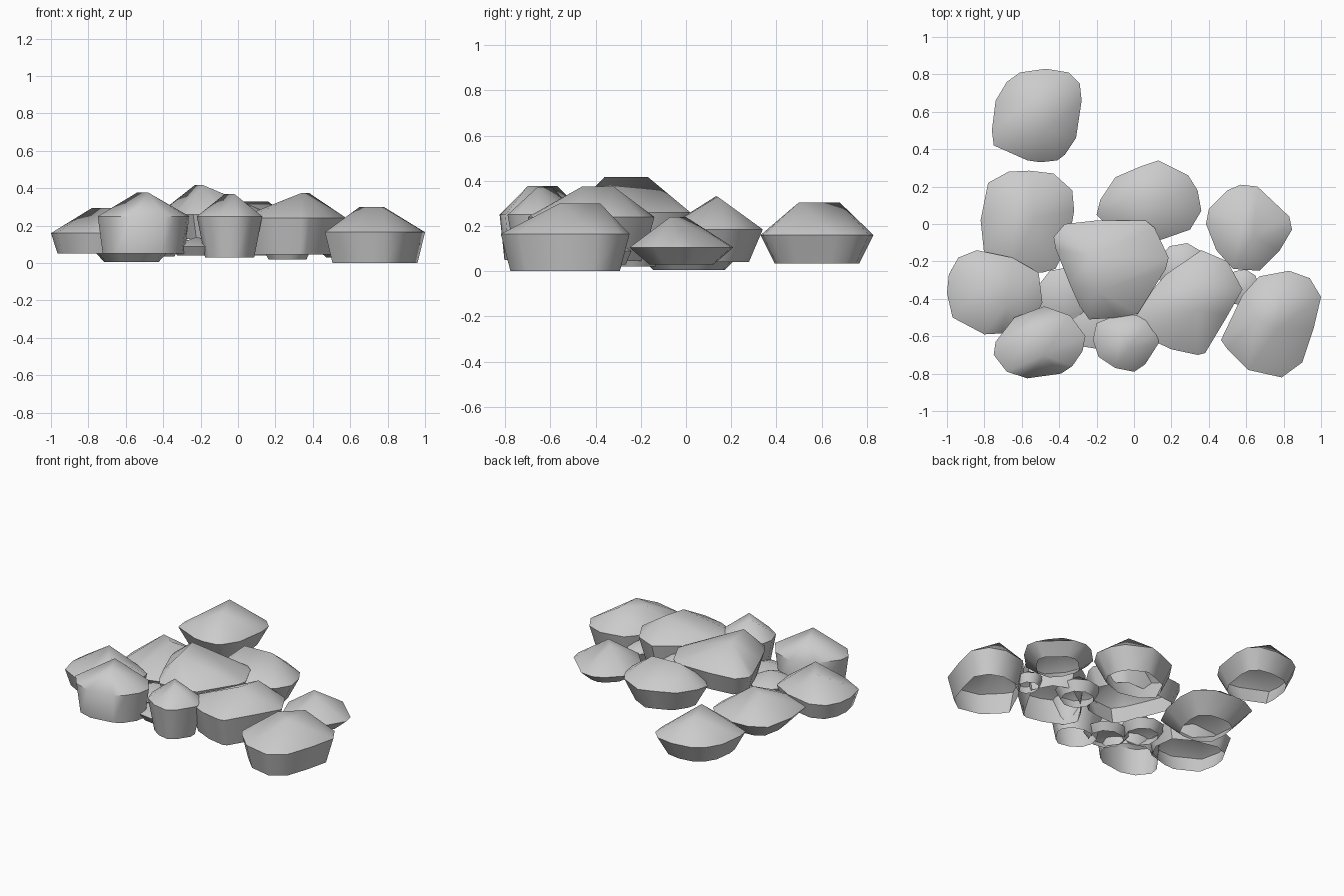
import bpy, math
from mathutils import Vector

if "Cube" in bpy.data.objects:
    bpy.data.objects.remove(bpy.data.objects["Cube"])


def rock(name, outline, base, mid, top, taper, ridge):
    """Open-bottomed stone: tapered skirt, widest rim, roof up to a ridge or flat triangle."""
    n = len(outline)
    cx = (min(p[0] for p in outline) + max(p[0] for p in outline)) / 2
    cy = (min(p[1] for p in outline) + max(p[1] for p in outline)) / 2
    verts = [(cx + (x - cx) * taper, cy + (y - cy) * taper, base) for x, y in outline]
    verts += [(x, y, mid) for x, y in outline]
    verts += [(x, y, top) for x, y in ridge]

    def apex(i):
        p = Vector(outline[i])
        return 2 * n + min(range(len(ridge)), key=lambda k: (Vector(ridge[k]) - p).length)

    faces = []
    for i in range(n):
        j = (i + 1) % n
        faces.append((i, j, n + j, n + i))
        a, b = apex(i), apex(j)
        faces.append((n + i, n + j, a))
        if a != b:
            faces.append((n + j, b, a))
    if len(ridge) == 3:
        faces.append((2 * n, 2 * n + 1, 2 * n + 2))
    mesh = bpy.data.meshes.new(name)
    mesh.from_pydata(verts, [], faces)
    mesh.update()
    obj = bpy.data.objects.new(name, mesh)
    bpy.context.collection.objects.link(obj)
    bpy.ops.object.select_all(action='DESELECT')
    obj.select_set(True)
    bpy.context.view_layer.objects.active = obj
    bpy.ops.object.shade_smooth_by_angle(angle=math.radians(48))
    # Keep the rim crisp
    sharp = mesh.attributes.get("sharp_edge") or mesh.attributes.new("sharp_edge", 'BOOLEAN', 'EDGE')
    for e in mesh.edges:
        if all(n <= v < 2 * n for v in e.vertices):
            sharp.data[e.index].value = True


def pebble(name, x, y, rx, ry, base, mid, top):
    """Small rounded stone wedged between the large ones."""
    ring = [(x + rx * math.cos(a * math.tau / 9), y + ry * math.sin(a * math.tau / 9))
            for a in range(9)]
    rock(name, ring, base, mid, top, 0.75, [(x, y)])


def cw(*pts):
    """Outlines are listed clockwise; reverse them so faces point outward."""
    return list(reversed(pts))


# Stone set apart at the back
rock("back_rock", cw((-.47, .83), (-.35, .81), (-.29, .75), (-.28, .66), (-.31, .46), (-.37, .37),
     (-.41, .34), (-.5, .33), (-.57, .34), (-.75, .42), (-.76, .5), (-.74, .66), (-.68, .76),
     (-.61, .81)), .035, .16, .305, .75, [(-.54, .68), (-.47, .5)])
# Left side
rock("left_rock", cw((-.84, -.14), (-.65, -.18), (-.51, -.26), (-.49, -.42), (-.55, -.54),
     (-.71, -.585), (-.8, -.59), (-.97, -.5), (-1, -.37), (-.99, -.27), (-.94, -.18)),
     .05, .16, .295, .86, [(-.78, -.29), (-.68, -.44)])
rock("back_left_rock", cw((-.56, .285), (-.43, .27), (-.33, .18), (-.32, .07), (-.35, -.1),
     (-.42, -.24), (-.49, -.26), (-.66, -.26), (-.8, -.17), (-.82, .02), (-.78, .22), (-.67, .28)),
     .005, .12, .265, .58, [(-.63, .09), (-.53, .03)])
rock("front_left_rock", cw((-.48, -.44), (-.34, -.49), (-.26, -.6), (-.275, -.68), (-.33, -.76),
     (-.39, -.8), (-.57, -.825), (-.68, -.79), (-.75, -.7), (-.74, -.63), (-.64, -.5)),
     .05, .25, .377, .89, [(-.54, -.57), (-.48, -.7)])
# Middle
rock("front_middle_rock", cw((-.02, -.48), (.08, -.51), (.13, -.58), (.13, -.64), (.06, -.75),
     (0, -.79), (-.1, -.77), (-.19, -.71), (-.22, -.62), (-.2, -.53), (-.1, -.49)),
     .03, .25, .37, .75, [(-.07, -.59), (-.02, -.66)])
rock("centre_rock", cw((-.19, .02), (.06, .02), (.11, -.02), (.185, -.18), (.17, -.24), (.02, -.48),
     (-.08, -.5), (-.24, -.51), (-.29, -.44), (-.34, -.33), (-.42, -.13), (-.43, -.07), (-.37, 0)),
     .13, .26, .418, .85, [(-.23, -.17), (-.19, -.36)])
rock("back_middle_rock", cw((.13, .34), (.29, .26), (.34, .18), (.36, .07), (.3, -.03), (.1, -.1),
     (-.1, -.05), (-.2, .05), (-.18, .13), (-.1, .25), (.04, .31)),
     .04, .185, .33, .72, [(-.04, .13), (.16, .14)])
# Right side
rock("right_middle_rock", cw((.36, -.14), (.5, -.2), (.58, -.35), (.5, -.49), (.38, -.69), (.34, -.7),
     (.2, -.67), (.05, -.6), (0, -.5), (.05, -.41), (.17, -.27)),
     .045, .24, .375, .82, [(.38, -.32), (.34, -.46)])
rock("front_right_rock", cw((.83, -.25), (.94, -.29), (1, -.39), (.96, -.56), (.9, -.74), (.79, -.82),
     (.61, -.78), (.5, -.67), (.465, -.62), (.58, -.38), (.67, -.28)),
     0, .165, .3, .85, [(.65, -.5), (.77, -.56), (.78, -.38)])
rock("back_right_rock", cw((.57, .21), (.66, .2), (.83, .04), (.845, -.03), (.78, -.14), (.67, -.25),
     (.53, -.24), (.44, -.14), (.385, 0), (.4, .08), (.5, .18)),
     .03, .105, .24, .62, [(.58, 0), (.64, -.07)])
# Small stones filling the gaps
pebble("gap_rock_left", -.38, -.38, .14, .15, .05, .11, .18)
pebble("gap_rock_front", -.22, -.53, .15, .14, .04, .09, .14)
pebble("gap_rock_right", .26, -.24, .14, .14, .02, .09, .19)
pebble("gap_rock_far_right", .58, -.34, .09, .1, .03, .09, .15)
